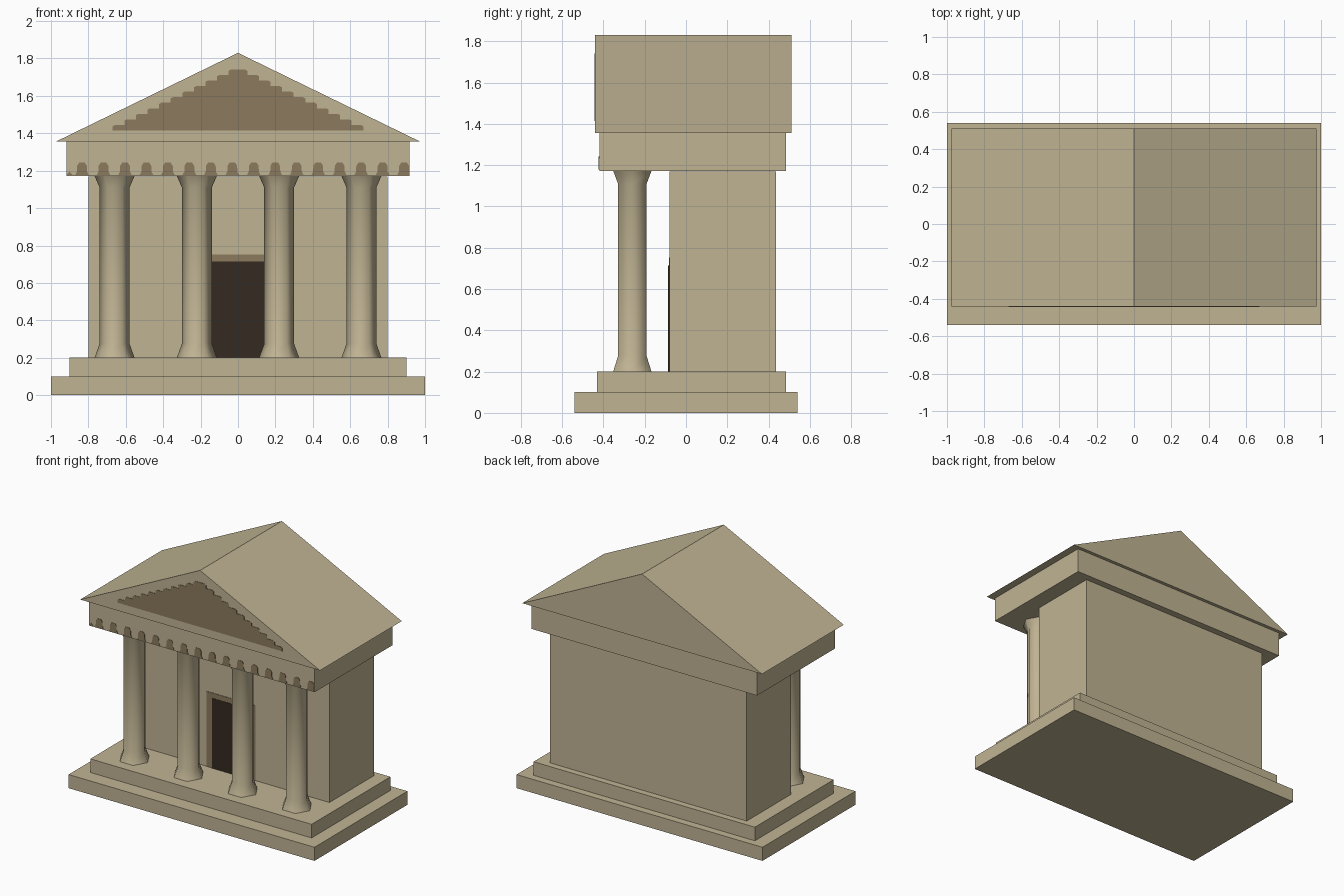
import bpy, bmesh, math

if "Cube" in bpy.data.objects:
    bpy.data.objects.remove(bpy.data.objects["Cube"])


def material(name, rgb):
    m = bpy.data.materials.new(name)
    m.diffuse_color = (*rgb, 1)
    m.use_nodes = True
    m.node_tree.nodes["Principled BSDF"].inputs["Base Color"].default_value = m.diffuse_color
    return m


STONE = material("sandstone", (0.53, 0.455, 0.295))
BROWN = material("brown relief", (0.26, 0.195, 0.11))
DARK = material("dark doorway", (0.035, 0.024, 0.015))


def add(name, bm, mat):
    bmesh.ops.recalc_face_normals(bm, faces=bm.faces)
    me = bpy.data.meshes.new(name)
    bm.to_mesh(me)
    bm.free()
    me.materials.append(mat)
    ob = bpy.data.objects.new(name, me)
    bpy.context.collection.objects.link(ob)
    return ob


def prism(name, outlines, y0, y1, mat):
    """Extrude x/z outlines from y0 to y1."""
    bm = bmesh.new()
    for pts in outlines:
        f = bm.faces.new([bm.verts.new((x, y0, z)) for x, z in pts])
        ext = bmesh.ops.extrude_face_region(bm, geom=[f])["geom"]
        for v in ext:
            if isinstance(v, bmesh.types.BMVert):
                v.co.y = y1
    return add(name, bm, mat)


def box(name, hx, y0, y1, z0, z1, mat):
    return prism(name, [[(-hx, z0), (hx, z0), (hx, z1), (-hx, z1)]], y0, y1, mat)


# Steps, inner chamber, entablature and gable roof
box("lower_step", 1.0, -0.54, 0.54, 0, 0.1, STONE)
box("upper_step", 0.9, -0.43, 0.485, 0.1, 0.2, STONE)
box("chamber", 0.8, -0.08, 0.437, 0.2, 1.17, STONE)
box("entablature", 0.917, -0.42, 0.485, 1.172, 1.355, STONE)
prism("roof", [[(-0.975, 1.355), (0.975, 1.355), (0, 1.83)]], -0.44, 0.51, STONE)

# Six-sided columns with flared base and capital
PROFILE = [(0.107, 0.2), (0.08, 0.275), (0.08, 1.11), (0.107, 1.172)]
for i, cx in enumerate((-0.66, -0.22, 0.22, 0.66)):
    bm = bmesh.new()
    rings = [[bm.verts.new((cx + r * math.cos(k * math.pi / 3),
                            -0.26 + r * math.sin(k * math.pi / 3), z))
              for k in range(6)] for r, z in PROFILE]
    for a, b in zip(rings, rings[1:]):
        for k in range(6):
            n = (k + 1) % 6
            bm.faces.new((a[k], a[n], b[n], b[k])).smooth = True
    bm.faces.new(rings[0])
    bm.faces.new(rings[-1])
    col = add(f"column_{i + 1}", bm, STONE)
    bpy.context.view_layer.objects.active = col
    col.select_set(True)
    bpy.ops.object.shade_smooth_by_angle(angle=math.radians(65))
    col.select_set(False)

# Door and its frame as thin plates
box("door_frame", 0.2, -0.083, -0.08, 0.2, 0.752, BROWN)
box("door", 0.153, -0.086, -0.083, 0.2, 0.714, DARK)

# Stepped pediment panel
right = []
for i in range(11):
    w, z = 0.67 - 0.062 * i, 1.415 + 0.0297 * i
    right += [(w, z), (w, z + 0.022), (w - 0.012, z + 0.0297)]
left = [(-x, z) for x, z in reversed(right)]
prism("pediment_panel", [right + left], -0.443, -0.44, BROWN)

# Row of small arches along the entablature
arches = []
for i in range(16):
    c = -0.834 + 0.1148 * i
    half = [(0.036, 1.178), (0.027, 1.195), (0.026, 1.226), (0.015, 1.243)]
    pts = [(c + x, z) for x, z in half] + [(c - x, z) for x, z in reversed(half)]
    arches.append([(min(x, 0.916), z) for x, z in pts])
arches.append([(-0.917, 1.178), (-0.885, 1.178), (-0.9, 1.195), (-0.9, 1.23), (-0.917, 1.235)][:3])
prism("arch_frieze", arches, -0.423, -0.42, BROWN)
